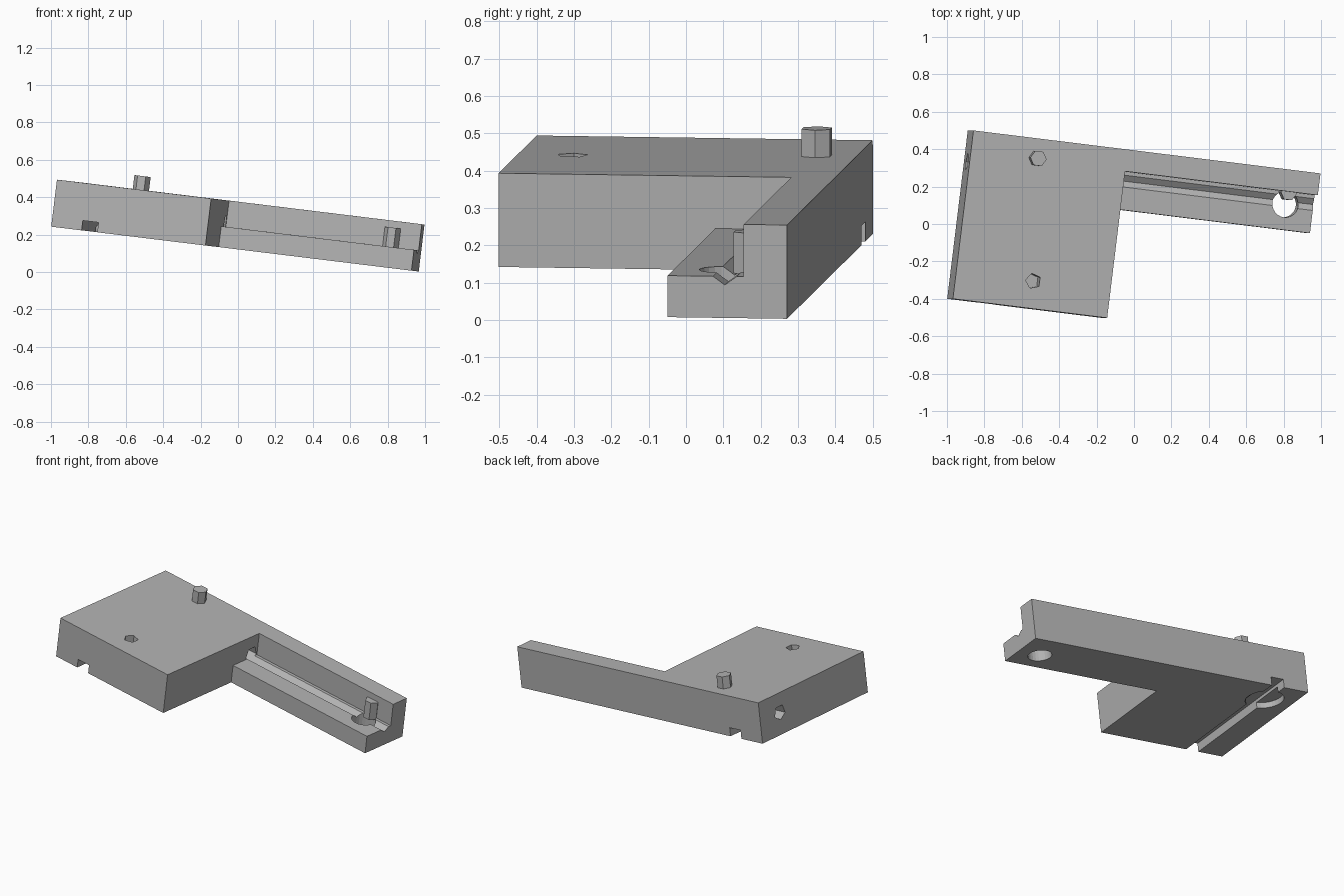
import bpy, bmesh, math
from mathutils import Matrix, Vector

cube = bpy.data.objects.get("Cube")
if cube:
    bpy.data.objects.remove(cube, do_unlink=True)

grey = bpy.data.materials.new("plain grey")
grey.use_nodes = True
colour = (0.45, 0.45, 0.45, 1)
grey.diffuse_color = colour
grey.node_tree.nodes["Principled BSDF"].inputs["Base Color"].default_value = colour

# Tilted frame of the part: u along the arm, v towards the back, w up from the top face
U = Vector((0.985, -0.122, -0.1206)).normalized()
V = Vector((0.1213, 0.9925, -0.014))
V = (V - U * V.dot(U)).normalized()
W = U.cross(V)
FRAME = Matrix((U, V, W)).transposed().to_4x4()
FRAME.translation = (-0.968, -0.40, 0.494)

LENGTH, DEPTH, THICK = 1.883, 0.907, 0.253
WIDE, ARM_FRONT, LIP, STEP = 0.837, 0.585, 0.79, -0.141


def finish(name, bm):
    bmesh.ops.recalc_face_normals(bm, faces=bm.faces)
    mesh = bpy.data.meshes.new(name)
    bm.to_mesh(mesh)
    bm.free()
    mesh.materials.append(grey)
    ob = bpy.data.objects.new(name, mesh)
    bpy.context.collection.objects.link(ob)
    ob.matrix_world = FRAME
    return ob


def plate(name, outline, low, high):
    bm = bmesh.new()
    face = bm.faces.new([bm.verts.new((u, v, low)) for u, v in outline])
    top = bmesh.ops.extrude_face_region(bm, geom=[face])["geom"]
    bmesh.ops.translate(bm, vec=(0, 0, high - low),
                        verts=[g for g in top if isinstance(g, bmesh.types.BMVert)])
    return finish(name, bm)


def box(name, u0, u1, v0, v1, low, high):
    return plate(name, [(u0, v0), (u1, v0), (u1, v1), (u0, v1)], low, high)


def prism(name, u, v, radius, sides, low, high, turn=0.0):
    ring = [turn + math.tau * i / sides for i in range(sides)]
    return plate(name, [(u + radius * math.cos(a), v + radius * math.sin(a)) for a in ring],
                 low, high)


def cut(target, cutter):
    mod = target.modifiers.new("cut", 'BOOLEAN')
    mod.operation, mod.solver, mod.object = 'DIFFERENCE', 'EXACT', cutter
    bpy.context.view_layer.objects.active = target
    bpy.ops.object.modifier_apply(modifier=mod.name)
    bpy.data.objects.remove(cutter, do_unlink=True)


# Body: wide block with a narrow arm along the back
body = plate("body", [(0, 0), (WIDE, 0), (WIDE, ARM_FRONT), (LENGTH, ARM_FRONT),
                      (LENGTH, DEPTH), (0, DEPTH)], -THICK, 0)

# Lowered step on the arm
cut(body, box("step_cutter", WIDE, LENGTH + 0.1, ARM_FRONT - 0.1, LIP, STEP, 0.1))

# Five-sided bore through the block that carries on as a groove in the arm
bore = prism("bore_cutter", 0, 0, 0.046, 5, -0.1, LENGTH + 0.1, -math.pi / 2)
bore.data.transform(Matrix(((0, 0, 1, 0), (1, 0, 0, 0.739), (0, 1, 0, -0.118), (0, 0, 0, 1))))
cut(body, bore)

# Round through hole in the arm
cut(body, prism("arm_hole_cutter", 1.733, 0.722, 0.07, 24, -0.4, STEP + 0.02))

# Slot and round recess in the underside
cut(body, box("slot_cutter", 0.165, 0.25, -0.1, DEPTH + 0.1, -0.4, -THICK + 0.053))
cut(body, prism("recess_cutter", 0.185, 0.73, 0.113, 32, -0.4, -THICK + 0.035))

# Five-sided socket in the top
cut(body, prism("socket_cutter", 0.418, 0.147, 0.042, 5, -0.1, 0.1, math.pi))

# Six-sided pegs
prism("top_peg", 0.357, 0.80, 0.044, 6, -0.03, 0.074)
prism("arm_peg", 1.731, 0.784, 0.043, 6, -0.148, -0.037)
